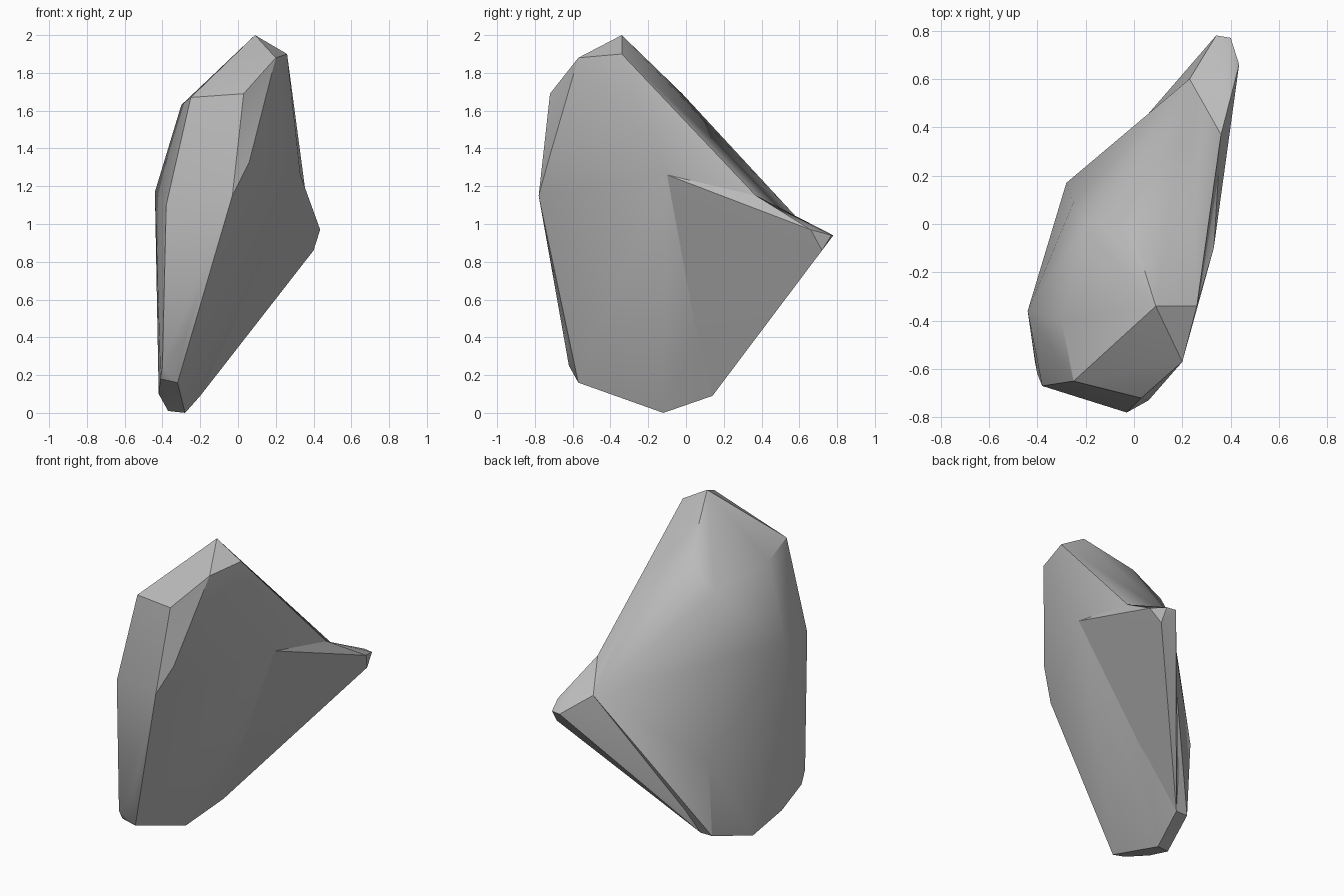
import bpy
import bmesh

cube = bpy.data.objects.get("Cube")
if cube:
    bpy.data.objects.remove(cube, do_unlink=True)

# Corners of the main block, grouped by region
crown = [(.09, -.34, 2), (.26, -.34, 1.9), (.2, -.57, 1.88), (.03, -.72, 1.69),
         (-.25, -.65, 1.67), (-.3, -.4, 1.63), (-.01, -.02, 1.69), (-.2, 0, 1.56)]
waist = [(-.03, -.78, 1.15), (.06, -.73, 1.33), (-.38, -.67, 1.1), (-.44, -.36, 1.17),
         (-.25, .09, 1.15), (-.28, .17, .55)]
foot = [(-.28, -.64, .41), (-.4, -.62, .25), (-.41, -.57, .18), (-.32, -.57, .16),
        (-.42, -.36, .1), (-.28, -.12, 0), (-.37, -.14, .01), (-.28, .14, .09)]

# Corners where the spur grows out of the block, and its tip
root = [(.33, -.1, 1.26), (.36, .37, 1.15), (.23, .6, 1.02),
        (-.18, .18, .2), (-.2, .14, .09)]
tip = [(.435, .66, .97), (.4, .77, .94), (.34, .78, .94), (.4, .72, .86)]
ledge = [(-.2, -.25, .32)]

# Plain stone colour
stone = bpy.data.materials.new("stone_grey")
stone.use_nodes = True
colour = (.5, .5, .5, 1)
stone.diffuse_color = colour
for node in stone.node_tree.nodes:
    if node.type == 'BSDF_PRINCIPLED':
        node.inputs["Base Color"].default_value = colour


def chiselled_block(name, points):
    """Wrap corners in a tight skin with soft facets and crisp ridges."""
    bm = bmesh.new()
    for p in points:
        bm.verts.new(p)
    result = bmesh.ops.convex_hull(bm, input=bm.verts[:])
    loose = {g for g in result["geom_interior"] + result["geom_unused"]
             if isinstance(g, bmesh.types.BMVert)}
    bmesh.ops.delete(bm, geom=list(loose), context='VERTS')
    bmesh.ops.recalc_face_normals(bm, faces=bm.faces[:])
    mesh = bpy.data.meshes.new(name)
    bm.to_mesh(mesh)
    bm.free()
    mesh.materials.append(stone)
    block = bpy.data.objects.new(name, mesh)
    bpy.context.collection.objects.link(block)
    bpy.ops.object.select_all(action='DESELECT')
    block.select_set(True)
    bpy.context.view_layer.objects.active = block
    bpy.ops.object.shade_smooth_by_angle(angle=.52)


chiselled_block("boulder_body", crown + waist + foot + root)
chiselled_block("boulder_spur", root + tip + ledge)
